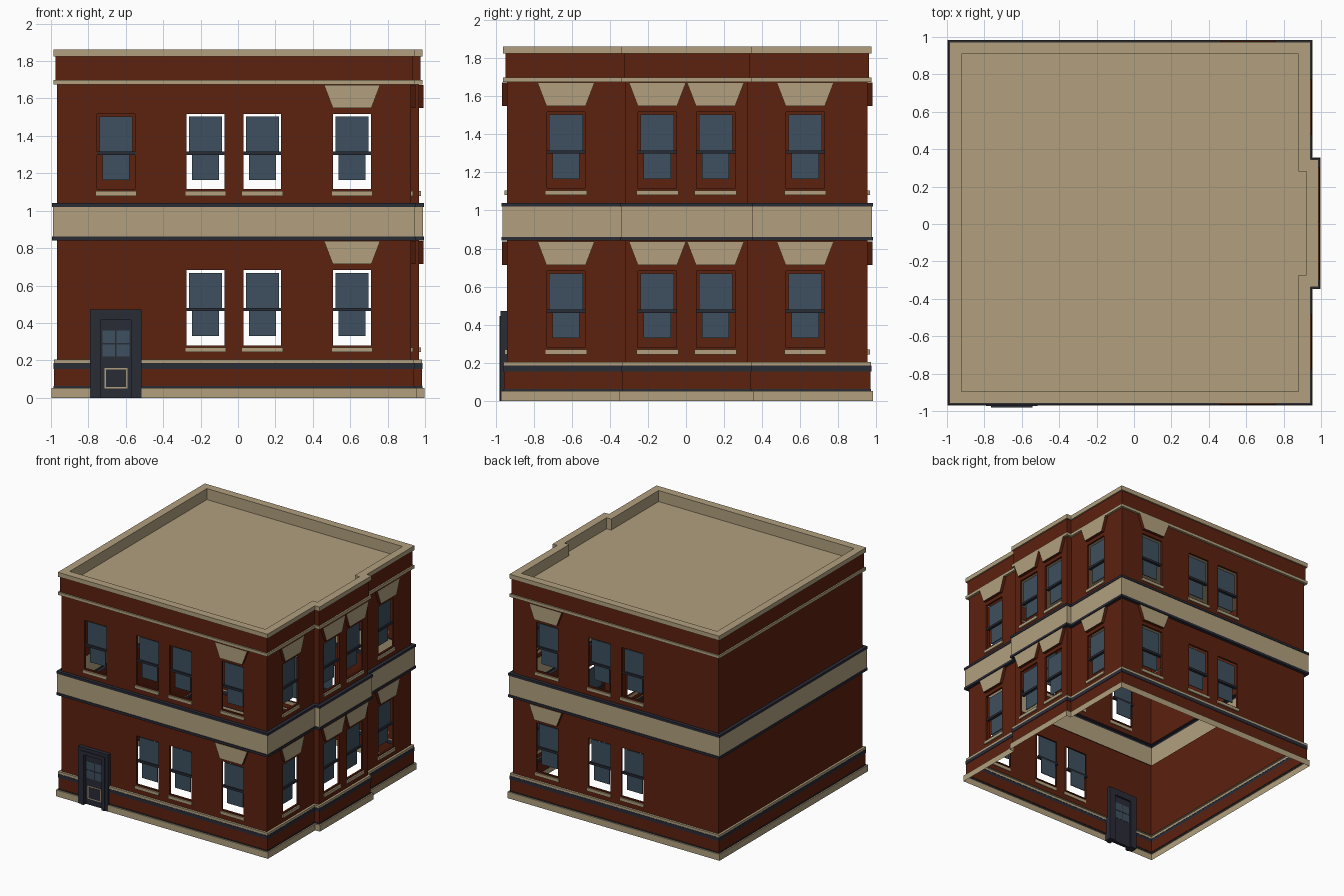
import bpy, bmesh
from mathutils import Vector

cube = bpy.data.objects.get("Cube")
if cube:
    bpy.data.objects.remove(cube, do_unlink=True)


def material(name, rgb):
    m = bpy.data.materials.new(name)
    m.use_nodes = True
    m.diffuse_color = (*rgb, 1)
    m.node_tree.nodes["Principled BSDF"].inputs["Base Color"].default_value = (*rgb, 1)
    return m


MATS = [material("brick_red", (0.107, 0.015, 0.0045)),
        material("sandstone", (0.445, 0.352, 0.209)),
        material("dark_trim", (0.023, 0.025, 0.037)),
        material("window_blue", (0.048, 0.080, 0.112))]
RED, TAN, DARK, GLASS = range(4)


def finish(name, bm):
    mesh = bpy.data.meshes.new(name)
    bm.to_mesh(mesh)
    bm.free()
    for m in MATS:
        mesh.materials.append(m)
    ob = bpy.data.objects.new(name, mesh)
    bpy.context.collection.objects.link(ob)
    return ob


# Wall plan, with a shallow bay on the +x side
LEFT, RIGHT, BAY = -0.967, 0.924, 0.967
FRONT, BACK, BAY0, BAY1 = -0.94, 0.953, -0.318, 0.325
PLAN = [Vector(p) for p in ((LEFT, FRONT), (RIGHT, FRONT), (RIGHT, BAY0), (BAY, BAY0),
                            (BAY, BAY1), (RIGHT, BAY1), (RIGHT, BACK), (LEFT, BACK))]


def ring(bm, offset, z):
    """Loop of vertices around the plan, pushed outward by offset."""
    verts = []
    for i, p in enumerate(PLAN):
        a = (p - PLAN[i - 1]).normalized()
        b = (PLAN[(i + 1) % len(PLAN)] - p).normalized()
        q = p + offset * (Vector((a.y, -a.x)) + Vector((b.y, -b.x)))
        verts.append(bm.verts.new((q.x, q.y, z)))
    return verts


# Vertical wall courses: outward offset, bottom, top, colour
COURSES = [(0.03, 0, 0.053, TAN), (0.019, 0.053, 0.062, DARK), (0.016, 0.062, 0.155, RED),
           (0.02, 0.155, 0.185, DARK), (0.018, 0.185, 0.205, TAN), (0, 0.205, 0.842, RED),
           (0.028, 0.842, 0.862, DARK), (0.023, 0.862, 1.02, TAN), (0.028, 1.02, 1.04, DARK),
           (0, 1.04, 1.674, RED), (0.02, 1.674, 1.698, TAN), (0.008, 1.698, 1.825, RED),
           (0.02, 1.825, 1.862, TAN), (-0.045, 1.862, 1.77, TAN)]

walls = bmesh.new()
prev, prev_offset, prev_col = None, 0, TAN
for offset, z0, z1, col in COURSES:
    low, high = ring(walls, offset, z0), ring(walls, offset, z1)
    # A ledge takes the colour of whichever course sticks out further
    ledge = prev_col if prev_offset > offset else col
    for lower, upper, c in ((prev, low, ledge), (low, high, col)):
        if lower:
            for i in range(len(PLAN)):
                j = (i + 1) % len(PLAN)
                f = walls.faces.new((lower[i], lower[j], upper[j], upper[i]))
                f.material_index = c
    prev, prev_offset, prev_col = high, offset, col

roof = bmesh.new()
roof.faces.new(ring(roof, -0.045, 1.77)).material_index = TAN
finish("flat_roof", roof)

# Faces of the building: origin on the wall, direction along it, direction outward
X, Y = Vector((1, 0, 0)), Vector((0, 1, 0))
FRONT_SIDE = (Y * FRONT, X, -Y)
BACK_SIDE = (Y * BACK, X, Y)
BAY_SIDE = (X * BAY, Y, X)
FLANK_SIDE = (X * RIGHT, Y, X)

# Openings
HALF, HEIGHT = 0.101, 0.403
FLOORS = (0.28, 1.115)
windows = []    # side, centre, sill height, has lintel
for base in FLOORS:
    for side in (FRONT_SIDE, BACK_SIDE):
        windows += [(side, -0.174, base, False), (side, 0.13, base, False),
                    (side, 0.61, base, True)]
    windows += [(FLANK_SIDE, -0.63, base, True), (BAY_SIDE, -0.15, base, True),
                (BAY_SIDE, 0.155, base, True), (FLANK_SIDE, 0.626, base, True)]
windows.append((FRONT_SIDE, -0.653, FLOORS[1], False))
DOOR, DOOR_HALF, DOOR_TOP = -0.653, 0.137, 0.473
openings = [(s, c, HALF, b, b + HEIGHT) for s, c, b, _ in windows]
openings.append((FRONT_SIDE, DOOR, DOOR_HALF - 0.005, -0.1, DOOR_TOP - 0.005))

# Slice the walls along every opening edge, then drop the pieces inside
cuts = set()
for (o, along, out), c, half, z0, z1 in openings:
    for k in (c - half, c + half):
        cuts.add((tuple(along), round(k, 4)))
    for k in (z0, z1):
        cuts.add(((0, 0, 1), round(k, 4)))
for axis, k in sorted(cuts):
    n = Vector(axis)
    bmesh.ops.bisect_plane(walls, geom=walls.verts[:] + walls.edges[:] + walls.faces[:],
                           plane_co=n * k, plane_no=n, dist=0.00001)


def in_opening(face):
    p = face.calc_center_median()
    return any(abs(p.dot(along) - c) < half and z0 < p.z < z1
               and (p - o).dot(out) > -0.01 for (o, along, out), c, half, z0, z1 in openings)


bmesh.ops.delete(walls, geom=[f for f in walls.faces if in_opening(f)], context='FACES')
finish("walls_and_courses", walls)


def prism(bm, side, shape, d0, d1, col, front=None, caps=True):
    """Extrude a (along, height) shape between two depths measured outward."""
    o, along, out = side
    loops = [[bm.verts.new(o + along * u + out * d + Vector((0, 0, z))) for u, z in shape]
             for d in (d0, d1)]
    faces = []
    for i in range(len(shape)):
        j = (i + 1) % len(shape)
        faces.append(bm.faces.new((loops[0][i], loops[0][j], loops[1][j], loops[1][i])))
    if caps:
        faces += [bm.faces.new(loops[0][::-1]), bm.faces.new(loops[1])]
    for f in faces:
        f.material_index = col
    if front is not None:
        faces[-1].material_index = front
    if caps:
        bmesh.ops.recalc_face_normals(bm, faces=faces)


def rect(c, half, z0, z1):
    return [(c - half, z0), (c + half, z0), (c + half, z1), (c - half, z1)]


# Windows: reveal, two panes, meeting rail, sill and flared lintel
reveals, panes, rails, sills, lintels = (bmesh.new() for _ in range(5))
for side, c, b, has_lintel in windows:
    prism(reveals, side, rect(c, HALF, b, b + HEIGHT), -0.016, 0, RED, caps=False)
    prism(panes, side, rect(c, 0.088, b + 0.2, b + 0.388), -0.026, -0.02, GLASS)
    prism(panes, side, rect(c, 0.072, b + 0.05, b + 0.185), -0.036, -0.03, GLASS)
    prism(rails, side, rect(c, HALF, b + 0.183, b + 0.201), -0.036, -0.008, DARK)
    prism(sills, side, rect(c, 0.11, b - 0.035, b - 0.01), -0.005, 0.012, TAN)
    if has_lintel:
        z0, z1 = b + 0.434, b + 0.557
        shape = [(c - 0.103, z0), (c + 0.103, z0), (c + 0.15, z1), (c - 0.15, z1)]
        prism(lintels, side, shape, 0, 0.026, RED, front=TAN)
for name, bm in (("window_reveals", reveals), ("window_panes", panes),
                 ("window_rails", rails), ("window_sills", sills),
                 ("window_lintels", lintels)):
    finish(name, bm)

# Door frame: stepped jambs and head
frame = bmesh.new()
for inset, front in ((0, 0.033), (0.026, 0.04)):
    outer, top = DOOR_HALF - inset, DOOR_TOP - inset
    inner, head = outer - 0.03, top - 0.03
    for s in (-1, 1):
        prism(frame, FRONT_SIDE, rect(DOOR + s * (outer + inner) / 2, 0.015, 0, top),
              -0.03, front, DARK)
    prism(frame, FRONT_SIDE, rect(DOOR, inner, head, top), -0.03, front, DARK)
finish("door_frame", frame)

# Door leaf with four small panes and a framed lower panel
leaf = bmesh.new()
prism(leaf, FRONT_SIDE, rect(DOOR, 0.083, 0, 0.42), -0.015, 0.012, DARK)
finish("door_leaf", leaf)
door_panes, panel = bmesh.new(), bmesh.new()
for s in (-1, 1):
    for z in (0.22, 0.294):
        prism(door_panes, FRONT_SIDE, rect(DOOR + s * 0.038, 0.034, z, z + 0.066),
              -0.017, 0.014, GLASS)
prism(panel, FRONT_SIDE, rect(DOOR, 0.061, 0.05, 0.158), 0.012, 0.016, TAN)
prism(panel, FRONT_SIDE, rect(DOOR, 0.053, 0.058, 0.15), 0.012, 0.018, DARK)
finish("door_panes", door_panes)
finish("door_lower_panel", panel)
